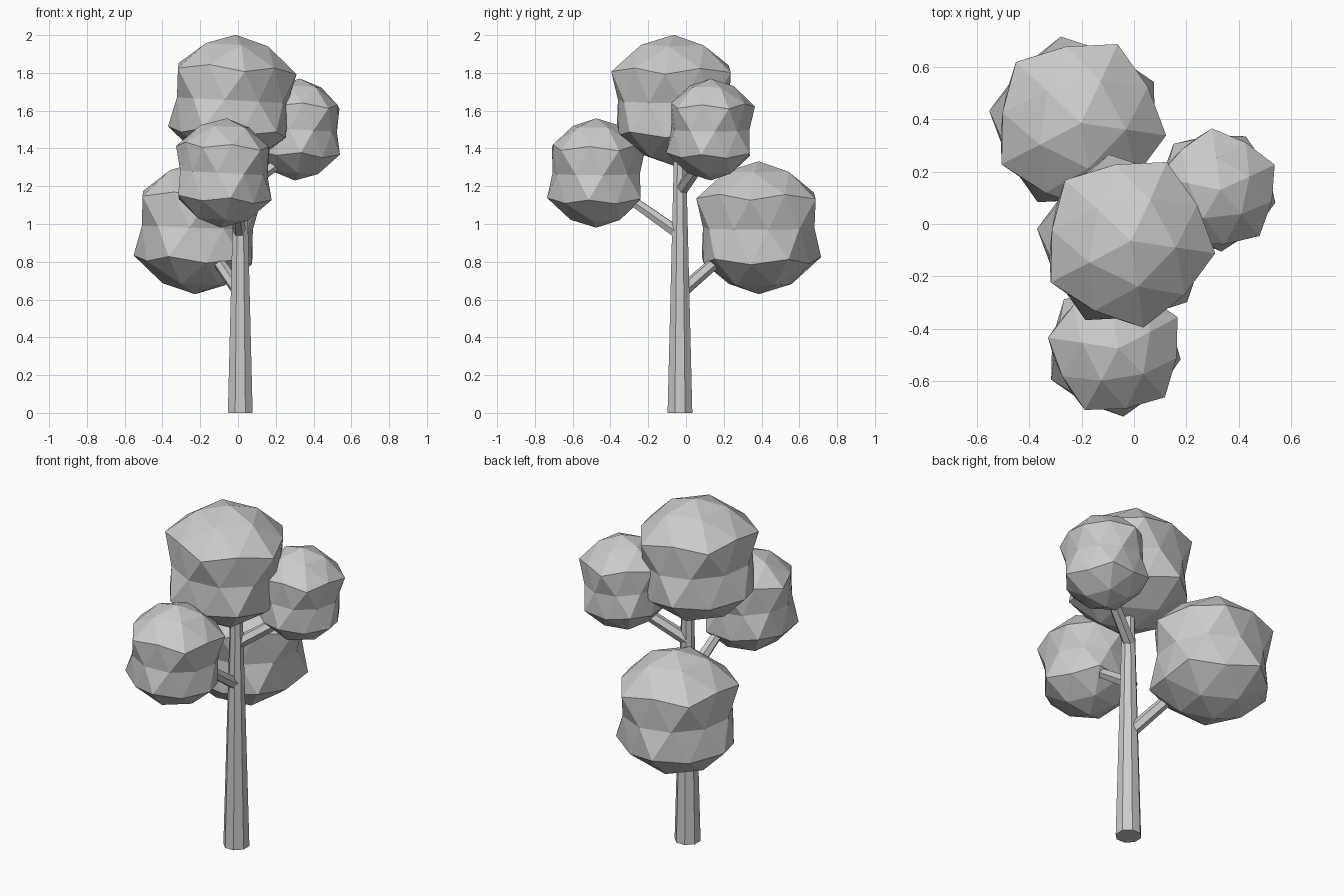
import bpy, bmesh
from math import radians, hypot
from mathutils import Vector, Matrix

if "Cube" in bpy.data.objects:
    bpy.data.objects.remove(bpy.data.objects["Cube"])


def add_object(name, bm):
    mesh = bpy.data.meshes.new(name)
    bm.to_mesh(mesh)
    bm.free()
    obj = bpy.data.objects.new(name, mesh)
    bpy.context.collection.objects.link(obj)
    return obj


def limb(name, start, end, r1, r2, sides):
    """Tapered, flat-sided limb between two points."""
    a, b = Vector(start), Vector(end)
    rot = (b - a).to_track_quat('Z', 'Y').to_matrix().to_4x4()
    spin = Matrix.Rotation(radians(180 / sides), 4, 'Z')
    bm = bmesh.new()
    bmesh.ops.create_cone(bm, cap_ends=True, segments=sides, radius1=r1, radius2=r2,
                          depth=(b - a).length,
                          matrix=Matrix.Translation((a + b) / 2) @ rot @ spin)
    return add_object(name, bm)


def foliage(name, centre, width, height, turn, tilt):
    """Low-poly leaf ball with a pinched waist."""
    bm = bmesh.new()
    bmesh.ops.create_icosphere(bm, subdivisions=2, radius=1)
    for v in bm.verts:
        z, r = abs(v.co.z), hypot(v.co.x, v.co.y)
        k = 1.0
        if z < 0.1:
            k = 0.89          # waist ring
        elif z < 0.6:
            k = 1.12 if r > 0.87 else 1.04   # upper and lower bulges
        v.co.x *= k
        v.co.y *= k
    bm.transform(Matrix.Translation(centre)
                 @ Matrix.Rotation(radians(tilt), 4, 'Y')
                 @ Matrix.Rotation(radians(turn), 4, 'Z')
                 @ Matrix.Diagonal((width, width, height, 1)))
    return add_object(name, bm)


# Trunk
limb("trunk", (0.012, -0.032, 0), (0.012, -0.032, 1.42), 0.071, 0.033, 8)

# Branches
limb("branch_back", (0.005, -0.025, 0.64), (-0.14, 0.22, 0.855), 0.035, 0.032, 6)
limb("branch_front", (0.01, -0.03, 0.945), (-0.01, -0.265, 1.11), 0.035, 0.029, 6)
limb("branch_right", (0.01, -0.025, 1.18), (0.22, 0.08, 1.33), 0.035, 0.032, 6)

# Foliage balls
foliage("foliage_top", (-0.03, -0.065, 1.655), 0.335, 0.347, -8, 3)
foliage("foliage_back", (-0.215, 0.385, 0.98), 0.335, 0.352, -8, 2)
foliage("foliage_front", (-0.075, -0.475, 1.27), 0.263, 0.29, 171, 3)
foliage("foliage_right", (0.315, 0.13, 1.5), 0.236, 0.27, 168, 3)
